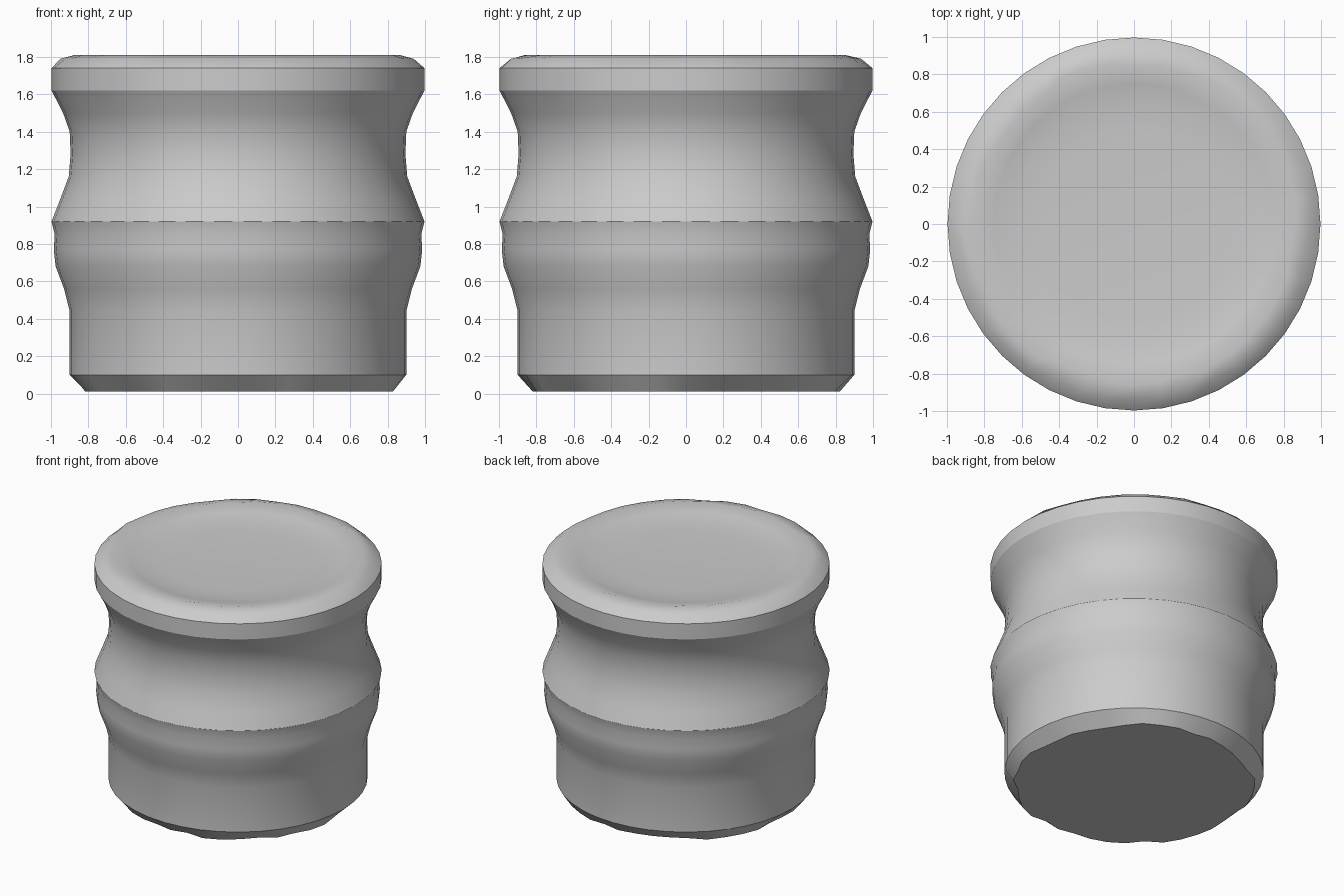
import bpy, bmesh, math, random

cube = bpy.data.objects.get("Cube")
if cube:
    bpy.data.objects.remove(cube, do_unlink=True)

random.seed(4)
SIDES = 40

grey = bpy.data.materials.new("plain grey")
grey.use_nodes = True
colour = (0.6, 0.6, 0.6, 1)
grey.diffuse_color = colour
grey.node_tree.nodes["Principled BSDF"].inputs["Base Color"].default_value = colour

# Turned profile (radius, height) from foot to dished top
profile = [
    (0.82, 0.01), (0.9, 0.1), (0.9, 0.44), (0.93, 0.56), (0.975, 0.68),
    (0.985, 0.77), (0.98, 0.85), (0.997, 0.92), (0.95, 1.04), (0.905, 1.16),
    (0.895, 1.28), (0.9, 1.4), (0.935, 1.5), (0.997, 1.62), (0.997, 1.74),
    (0.94, 1.79), (0.86, 1.81), (0.75, 1.785), (0.64, 1.768), (0.5, 1.76),
]
WORN = {0: 0.025, 15: 0.012, 16: 0.02}   # chipped foot and lip rings
CRISP = {1, 7, 13, 14}                   # rings with a hard edge

bm = bmesh.new()
rings = []
for i, (radius, height) in enumerate(profile):
    ring = []
    for k in range(SIDES):
        a = math.tau * k / SIDES
        r = radius + random.uniform(-1, 1) * WORN.get(i, 0)
        ring.append(bm.verts.new((r * math.cos(a), r * math.sin(a), height)))
    rings.append(ring)

# Walls between rings, then the flat base and the dish floor
for low, high in zip(rings, rings[1:]):
    for k in range(SIDES):
        n = (k + 1) % SIDES
        bm.faces.new((low[k], low[n], high[n], high[k]))
base = bm.faces.new(rings[0][::-1])
bm.faces.new(rings[-1])

# Smooth walls with crisp bands
for face in bm.faces:
    face.smooth = True
hard = {v for i in CRISP for v in rings[i]}
for edge in bm.edges:
    a, b = edge.verts
    if a in hard and b in hard and abs(a.co.z - b.co.z) < 0.001:
        edge.smooth = False
for edge in base.edges:
    edge.smooth = False

mesh = bpy.data.meshes.new("turned_body")
bm.to_mesh(mesh)
bm.free()
mesh.materials.append(grey)
body = bpy.data.objects.new("turned_body", mesh)
bpy.context.collection.objects.link(body)
